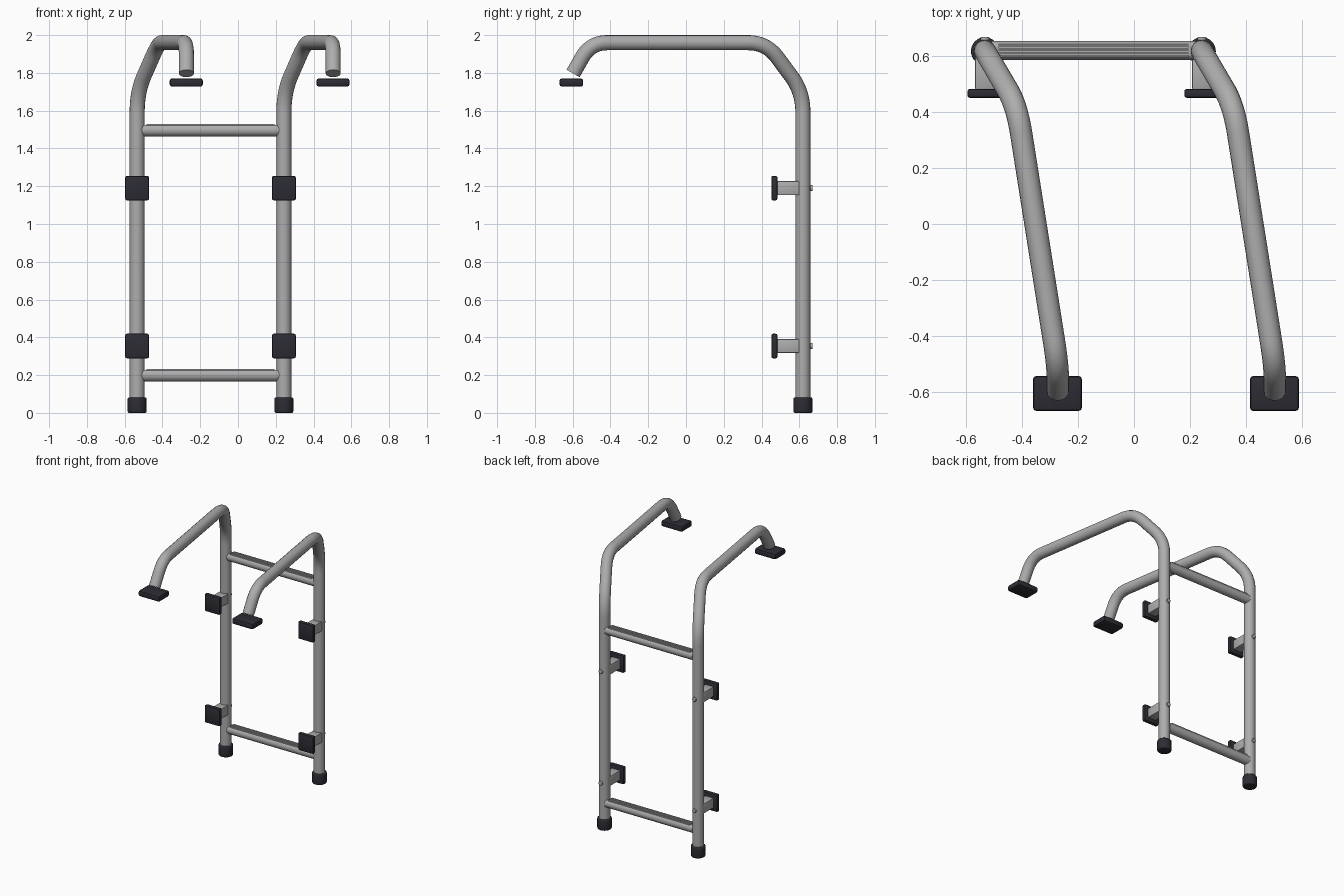
import bpy, bmesh
from math import pi
from mathutils import Vector, Matrix

cube = bpy.data.objects.get("Cube")
if cube:
    bpy.data.objects.remove(cube, do_unlink=True)


def make_material(name, color):
    m = bpy.data.materials.new(name)
    m.use_nodes = True
    m.diffuse_color = color
    m.node_tree.nodes["Principled BSDF"].inputs["Base Color"].default_value = color
    return m


METAL = make_material("brushed grey metal", (0.42, 0.42, 0.42, 1))
RUBBER = make_material("dark rubber", (0.025, 0.025, 0.034, 1))


def add_object(name, mesh, mat):
    mesh.materials.clear()
    mesh.materials.append(mat)
    ob = bpy.data.objects.new(name, mesh)
    bpy.context.collection.objects.link(ob)
    bpy.ops.object.select_all(action="DESELECT")
    ob.select_set(True)
    bpy.context.view_layer.objects.active = ob
    bpy.ops.object.shade_smooth_by_angle(angle=0.6)
    return ob


def from_bmesh(name, bm, mat):
    mesh = bpy.data.meshes.new(name)
    bm.to_mesh(mesh)
    bm.free()
    return add_object(name, mesh, mat)


def box(name, center, size, mat, bevel=0.0, segments=2):
    bm = bmesh.new()
    bmesh.ops.create_cube(bm, size=1, matrix=Matrix.Translation(center) @ Matrix.Diagonal((*size, 1)))
    if bevel:
        bmesh.ops.bevel(bm, geom=bm.edges[:], offset=bevel, segments=segments,
                        profile=0.5, affect="EDGES")
    return from_bmesh(name, bm, mat)


def cylinder(name, center, radius, depth, mat, axis="Z", bevel=0.0, sides=32, flat_top=None):
    turn = {"X": Matrix.Rotation(pi / 2, 4, "Y"), "Y": Matrix.Rotation(pi / 2, 4, "X"),
            "Z": Matrix.Identity(4)}[axis]
    bm = bmesh.new()
    bmesh.ops.create_cone(bm, cap_ends=True, segments=sides, radius1=radius, radius2=radius,
                          depth=depth, matrix=Matrix.Translation(center) @ turn)
    if bevel:
        rims = [e for e in bm.edges if any(len(f.verts) > 4 for f in e.link_faces)]
        bmesh.ops.bevel(bm, geom=rims, offset=bevel, segments=3, profile=0.5, affect="EDGES")
    if flat_top is not None:
        for v in bm.verts:
            v.co.z = min(v.co.z, center[2] + flat_top)
    return from_bmesh(name, bm, mat)


def rounded_path(points, reaches, steps=10):
    pts = [Vector(p) for p in points]
    path = [pts[0]]
    for a, b, c, reach in zip(pts, pts[1:], pts[2:], reaches):
        start = b + (a - b).normalized() * reach
        end = b + (c - b).normalized() * reach
        for i in range(steps + 1):
            t = i / steps
            path.append(start * (1 - t) ** 2 + b * (2 * t * (1 - t)) + end * t * t)
    return path + [pts[-1]]


def tube(name, path, radius, mat):
    cu = bpy.data.curves.new(name + " path", "CURVE")
    cu.dimensions = "3D"
    cu.bevel_depth = radius
    cu.bevel_resolution = 6
    cu.use_fill_caps = True
    sp = cu.splines.new("POLY")
    sp.points.add(len(path) - 1)
    for p, co in zip(sp.points, path):
        p.co = (*co, 1)
    temp = bpy.data.objects.new(name + " path", cu)
    bpy.context.collection.objects.link(temp)
    bpy.context.view_layer.update()
    mesh = bpy.data.meshes.new_from_object(temp.evaluated_get(bpy.context.evaluated_depsgraph_get()))
    bpy.data.objects.remove(temp, do_unlink=True)
    return add_object(name, mesh, mat)


POST_Y = 0.619
RIGHT_X, LEFT_X = -0.534, 0.243
PAD_HEIGHTS = {"lower": 0.354, "upper": 1.19}
RUNG_HEIGHTS = {"lower": 0.2, "upper": 1.497}

# Two identical bent rails, each with its foot, pads, brackets and bolts
for side, x in (("right", RIGHT_X), ("left", LEFT_X)):
    hook_x = x + 0.261
    path = rounded_path([(x, POST_Y, 0.02), (x, POST_Y, 1.70), (x + 0.114, 0.425, 1.96),
                         (hook_x, -0.505, 1.96), (hook_x, -0.598, 1.797)], (0.11, 0.1, 0.09))
    tube(side + "_rail", path, 0.04, METAL)
    cylinder(side + "_foot", (x, POST_Y, 0.041), 0.05, 0.082, RUBBER, bevel=0.008)
    box(side + "_hook_pad", (hook_x - 0.001, -0.607, 1.749), (0.176, 0.126, 0.044), RUBBER, 0.013)

    for level, z in PAD_HEIGHTS.items():
        tag = f"{side}_{level}"
        box(tag + "_wall_pad", (x, 0.468, z), (0.126, 0.032, 0.13), RUBBER, 0.009)
        box(tag + "_bracket", (x, 0.541, z), (0.07, 0.118, 0.074), METAL, 0.005)
        cylinder(tag + "_bolt_washer", (x, 0.655, z), 0.01, 0.03, METAL, "Y", sides=16)
        cylinder(tag + "_bolt_head", (x, 0.664, z), 0.016, 0.013, METAL, "Y", 0.004, 16)

# Round rungs with a flattened, ribbed tread
middle = (RIGHT_X + LEFT_X) / 2
for level, z in RUNG_HEIGHTS.items():
    cylinder(level + "_rung", (middle, 0.622, z), 0.034, 0.73, METAL, "X", flat_top=0.027)
    for i in range(5):
        box(f"{level}_tread_rib_{i + 1}", (middle, 0.602 + i * 0.01, z + 0.029),
            (0.68, 0.006, 0.009), METAL)
